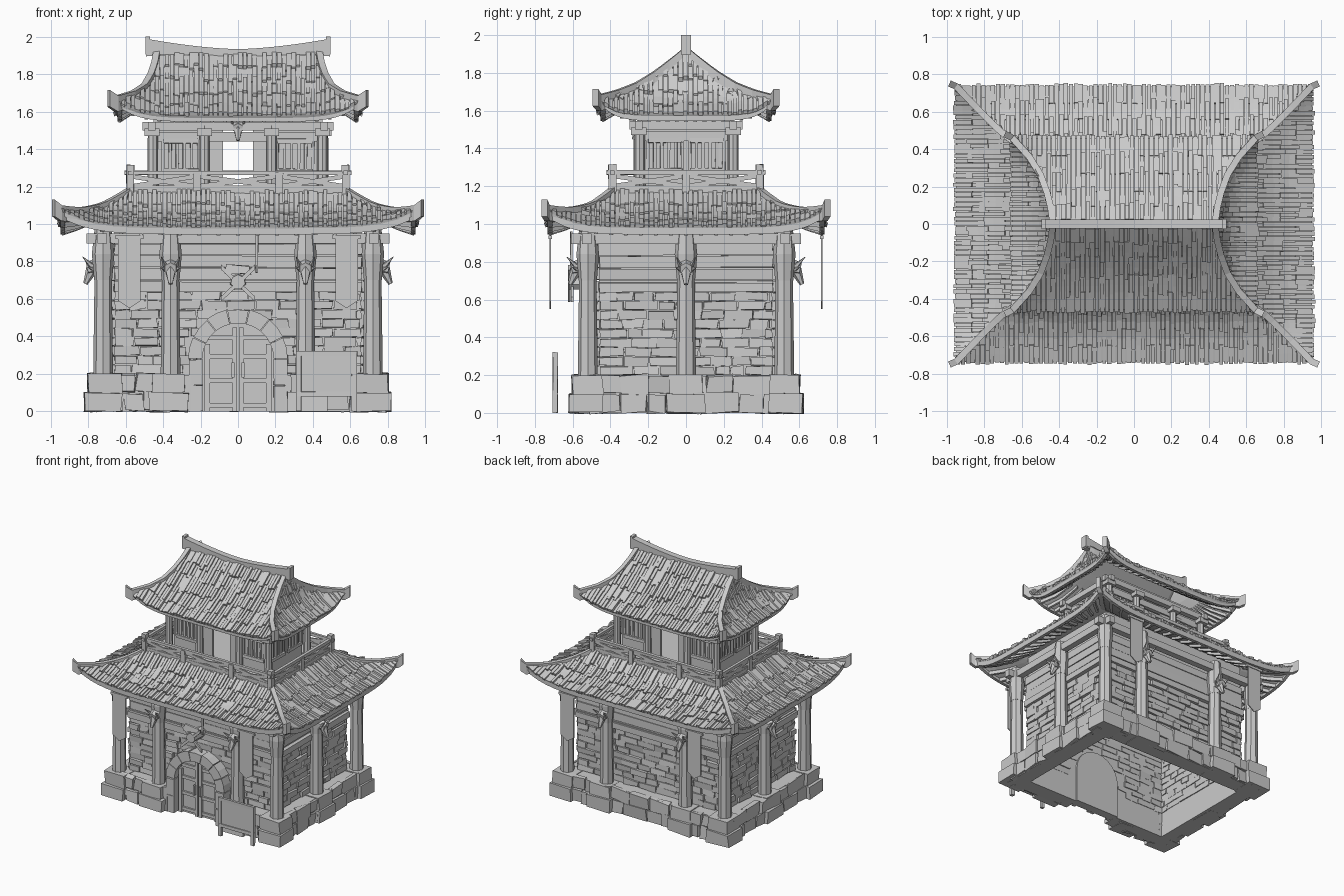
import bpy, bmesh, math, random
from mathutils import Vector, Matrix

random.seed(4)
cube = bpy.data.objects.get("Cube")
if cube:
    bpy.data.objects.remove(cube)

grey = bpy.data.materials.new("weathered_grey")
grey.use_nodes = True
grey.diffuse_color = (0.6, 0.6, 0.6, 1)
grey.node_tree.nodes["Principled BSDF"].inputs["Base Color"].default_value = (0.6, 0.6, 0.6, 1)
rnd = random.uniform
SIDES = range(4)  # front, left, back, right


def finish(name, bm, fix=True):
    if fix:
        bmesh.ops.recalc_face_normals(bm, faces=bm.faces)
    mesh = bpy.data.meshes.new(name)
    bm.to_mesh(mesh)
    bm.free()
    mesh.materials.append(grey)
    obj = bpy.data.objects.new(name, mesh)
    bpy.context.collection.objects.link(obj)
    return obj


def place(side, a, d, z):
    """Point at distance a along a side and d outward from the centre."""
    x, y = [(a, -d), (d, a), (-a, d), (-d, -a)][side]
    return Vector((x, y, z))


def hexa(bm, pts):
    v = [bm.verts.new(p) for p in pts]
    for f in ("0123", "4567", "0154", "1265", "2376", "3047"):
        bm.faces.new([v[int(i)] for i in f])


def block(bm, side, a0, a1, d0, d1, z0, z1, jit=0.0):
    j = lambda: rnd(-jit, jit)
    hexa(bm, [place(side, a + j(), d + j(), z + j()) for z in (z0, z1)
              for a, d in ((a0, d0), (a1, d0), (a1, d1), (a0, d1))])


def sweep(bm, pts, width, below, above):
    """Rectangular bar along a path, upright in z; below may taper."""
    rings = []
    for i, p in enumerate(pts):
        t = pts[min(i + 1, len(pts) - 1)] - pts[max(i - 1, 0)]
        s = Vector((-t.y, t.x, 0)).normalized() * width / 2
        lo = Vector((0, 0, -below(i) if callable(below) else -below))
        hi = Vector((0, 0, above))
        rings.append([bm.verts.new(p + o) for o in (s + lo, s + hi, hi - s, lo - s)])
    for r, q in zip(rings, rings[1:]):
        for k in range(4):
            bm.faces.new((r[k], r[(k + 1) % 4], q[(k + 1) % 4], q[k]))
    bm.faces.new(rings[0])
    bm.faces.new(rings[-1])


def cone(bm, p, q, r0, r1, n=8):
    d = q - p
    m = Matrix.Translation((p + q) / 2) @ d.to_track_quat("Z", "Y").to_matrix().to_4x4()
    bmesh.ops.create_cone(bm, cap_ends=True, segments=n, radius1=r0, radius2=r1,
                          depth=d.length, matrix=m)


def masonry(bm, side, half, d, z0, z1, rows, wide, depth, jit, skip=lambda a, z: False):
    h = (z1 - z0) / rows
    for r in range(rows):
        a = -half
        while a < half - 0.01:
            b = min(a + rnd(wide * 0.6, wide * 1.4), half)
            z = z0 + r * h
            if not skip((a + b) / 2, z + h / 2):
                block(bm, side, a + 0.003, b - 0.003, d - 0.02, d + rnd(0.3, 1) * depth,
                      z + 0.002, z + h - 0.002, jit)
            a = b


# Stone plinth, open at the door, with a pier under every column
HALF = [0.77, 0.57, 0.77, 0.57]
DIST = [0.57, 0.77, 0.57, 0.77]
bm = bmesh.new()
for s in SIDES:
    runs = [(-HALF[s], -0.25), (0.25, HALF[s])] if s == 0 else [(-HALF[s], HALF[s])]
    for a, b in runs:
        block(bm, s, a, b, DIST[s] - 0.12, DIST[s], 0, 0.195)
    masonry(bm, s, HALF[s] - 0.05, DIST[s], 0, 0.2, 2, 0.17, 0.03, 0.01,
            lambda a, z: s == 0 and abs(a) < 0.3)
    for a in ((-0.37, 0.37) if s % 2 == 0 else (0,)):
        for k in range(2):
            w = 0.105 - 0.015 * k
            block(bm, s, a - w, a + w, DIST[s] - 0.1, DIST[s] + 0.05 - 0.018 * k,
                  0.1 * k, 0.1 + 0.1 * k, 0.006)
for sx in (-1, 1):
    for sy in (-1, 1):
        for k in range(2):
            o = 0.035 - 0.018 * k
            block(bm, 0, sx * 0.62, sx * (0.785 + o), sy * 0.44, sy * (0.585 + o),
                  0.1 * k, 0.1 + 0.1 * k, 0.006)
finish("stone_plinth", bm)

# Main walls: thin core, coursed stone, timber boards above
WH, WD = [0.66, 0.46, 0.66, 0.46], [0.46, 0.66, 0.46, 0.66]
core, stones, boards = bmesh.new(), bmesh.new(), bmesh.new()
for s in SIDES:
    block(core, s, -WH[s], WH[s], WD[s] - 0.015, WD[s], 0, 1.08)
    masonry(stones, s, WH[s], WD[s], 0.2, 0.64, 9, 0.13, 0.024, 0.005,
            lambda a, z: s == 0 and (abs(a) < 0.22 and z < 0.28 or math.hypot(a, z - 0.28) < 0.24))
    for k in range(4):
        z = 0.64 + k * 0.065
        block(boards, s, -WH[s], WH[s], WD[s] - 0.02, WD[s] + rnd(0.012, 0.03), z, z + 0.06, 0.004)
    block(boards, s, -HALF[s] - 0.04, HALF[s] + 0.04, DIST[s] - 0.07, DIST[s] - 0.02, 0.895, 0.95)
    block(boards, s, -WH[s], WH[s], WD[s], WD[s] + 0.04, 0.64, 0.69, 0.003)
finish("wall_core", core)
finish("wall_stones", stones)
finish("wall_boards", boards)

# Arch and double door
bm = bmesh.new()
for k in range(7):
    a0, a1 = math.pi * k / 7 + 0.008, math.pi * (k + 1) / 7 - 0.008
    out = rnd(0.262, 0.272)
    am = (a0 + a1) / 2
    for p, q in ((a0, am), (am, a1)):
        hexa(bm, [Vector((r * math.cos(a), y, 0.28 + r * math.sin(a))) for y in (-0.56, -0.45)
                  for r, a in ((0.19, p), (out, p), (out, q), (0.19, q))])
for sx in (-1, 1):
    for k in range(2):
        block(bm, 0, sx * 0.19, sx * rnd(0.258, 0.27), 0.45, 0.565, k * 0.14, k * 0.14 + 0.137, 0.003)
finish("door_arch", bm)
bm = bmesh.new()
outline = [(-0.2, 0), (0.2, 0)] + [(0.2 * math.cos(math.pi * k / 12), 0.28 + 0.2 * math.sin(math.pi * k / 12))
                                   for k in range(13)]
face = bm.faces.new([bm.verts.new((x, -0.5, z)) for x, z in outline])
ext = bmesh.ops.extrude_face_region(bm, geom=[face])
bmesh.ops.translate(bm, verts=[v for v in ext["geom"] if isinstance(v, bmesh.types.BMVert)], vec=(0, 0.07, 0))
for sx in (-1, 1):
    for x0, x1 in ((0.005, 0.03), (0.15, 0.18)):
        block(bm, 0, sx * x0, sx * x1, 0.49, 0.52, 0, 0.45 - x0 * 0.6)
    for z in (0.02, 0.15, 0.28, 0.38):
        block(bm, 0, sx * 0.005, sx * 0.16, 0.49, 0.515, z, z + 0.025)
    block(bm, 0, sx * 0.02, sx * 0.035, 0.51, 0.54, 0.18, 0.26)
finish("double_door", bm)

# Columns with carved heads
cols, heads = bmesh.new(), bmesh.new()


def column(x, y):
    cone(cols, Vector((x, y, 0.19)), Vector((x, y, 0.72)), 0.053, 0.046)
    cone(cols, Vector((x, y, 0.7)), Vector((x, y, 0.84)), 0.048, 0.06)
    cone(cols, Vector((x, y, 0.84)), Vector((x, y, 0.98)), 0.06, 0.045)


def head(side, a, d, z, k=1.0):
    P = lambda i, o, h: place(side, a + i * k, d + o * k, z + h * k)
    cone(heads, P(0, -0.03, 0.02), P(0, 0.05, 0), 0.05 * k, 0.035 * k, 6)
    cone(heads, P(0, 0.02, 0.01), P(0, 0.06, -0.08), 0.035 * k, 0.012 * k, 6)
    for e in (-1, 1):
        cone(heads, P(e * 0.03, 0.03, 0.02), P(e * 0.05, 0.075, 0.065), 0.014 * k, 0.002, 5)
        cone(heads, P(e * 0.03, 0.02, 0), P(e * 0.055, 0.045, 0.01), 0.012 * k, 0.002, 5)


for s in SIDES:
    corner = 0.72 if s % 2 == 0 else 0.52
    place_d = 1.24 - corner
    p = place(s, corner, place_d, 0)
    column(p.x, p.y)
    for a in ((-0.36, 0.36) if s % 2 == 0 else (0,)):
        p = place(s, a, place_d, 0)
        column(p.x, p.y)
        head(s, a, place_d + 0.035, 0.76)
finish("columns", cols)


# Curved hipped roofs
def roof_pt(rings, lift, side, u, t):
    f = t * (len(rings) - 1)
    i = max(0, min(int(f), len(rings) - 2))
    hx, hy, z = Vector(rings[i]).lerp(Vector(rings[i + 1]), f - i)
    half, dist = (hx, hy) if side % 2 == 0 else (hy, hx)
    return place(side, u * half, dist, z + lift * abs(u) ** 6 * (1 - t) ** 2), half


def roof(name, rings, lift, tip, courses):
    shell, tiles, ribs, eaves = (bmesh.new() for _ in range(4))
    pt = lambda s, u, t: roof_pt(rings, lift, s, u, t)[0]
    for s in SIDES:
        grid = [[shell.verts.new(pt(s, -1 + i / 10, j / 10)) for i in range(21)] for j in range(11)]
        for j in range(10):
            for i in range(20):
                shell.faces.new((grid[j][i], grid[j][i + 1], grid[j + 1][i + 1], grid[j + 1][i]))
        # Overlapping wooden shingles, running straight down the slope
        edge = roof_pt(rings, lift, s, 0, 0)[1]
        out = place(s, 0, 0.4, 1).normalized()
        n = round(edge * 2 / 0.026)
        for c in range(courses):
            for k in range(n):
                x0 = -edge + k * 2 * edge / n
                x1 = x0 + 2 * edge / n - rnd(0.001, 0.007)
                t0 = c / courses - rnd(0, 0.08) * (1 if c else 0.3)
                t1 = (c + 1) / courses
                if roof_pt(rings, lift, s, 0, t0)[1] < min(abs(x0), abs(x1)):
                    continue
                thick = rnd(0.006, 0.026)
                rows = []
                for m in range(3):
                    t = t0 + (t1 - t0) * m / 2
                    half = roof_pt(rings, lift, s, 0, t)[1]
                    us = [max(-1, min(1, x / half)) for x in (x0, x1)]
                    base = [pt(s, u, t) for u in us]
                    rows.append((base, [p + out * (thick - m * 0.003) for p in base]))
                for (b0, h0), (b1, h1) in zip(rows, rows[1:]):
                    hexa(tiles, [b0[0], b0[1], b1[1], b1[0], h0[0], h0[1], h1[1], h1[0]])
        # Hip rib, eave board and rafters
        path = [pt(s, 1, 1 - j / 10) for j in range(11)]
        path.append(place(s, *((tip[0], tip[1]) if s % 2 == 0 else (tip[1], tip[0])), tip[2]))
        sweep(ribs, path, 0.035, lambda i: 0.02 + 0.004 * i, 0.025)
        drop = Vector((0, 0, -0.03))
        sweep(eaves, [pt(s, -0.98 + i * 0.98 / 12, 0.04) + drop for i in range(25)], 0.025, 0.015, 0.02)
        for k in range(-8, 9):
            sweep(eaves, [pt(s, k / 9, t) + drop for t in (0.04, 0.25, 0.5)], 0.02, 0.02, 0.01)
    bmesh.ops.remove_doubles(shell, verts=shell.verts, dist=0.0005)
    solid = finish(name + "_shell", shell, False).modifiers.new("thickness", "SOLIDIFY")
    solid.thickness, solid.offset = 0.025, -1
    finish(name + "_shingles", tiles)
    finish(name + "_hip_ribs", ribs)
    finish(name + "_eaves", eaves)


roof("lower_roof", [(0.95, 0.735, 0.985), (0.83, 0.61, 1.025), (0.72, 0.5, 1.08), (0.58, 0.39, 1.17)],
     0.09, (0.985, 0.75, 1.105), 4)
roof("upper_roof", [(0.65, 0.46, 1.58), (0.56, 0.36, 1.635), (0.5, 0.265, 1.695), (0.465, 0.17, 1.77),
                    (0.445, 0.09, 1.84), (0.435, 0.02, 1.9)], 0.08, (0.69, 0.48, 1.69), 5)
bm = bmesh.new()
sweep(bm, [Vector((x / 10 * 0.49, 0, 1.92 + 0.055 * abs(x / 10) ** 1.6)) for x in range(-10, 11)],
      0.05, lambda i: 0.03 + 0.05 * abs(i / 10 - 1) ** 3, 0.014)
for sx in (-1, 1):
    block(bm, 0, sx * 0.47, sx * 0.495, -0.027, 0.027, 1.905, 2.0)
finish("roof_ridge", bm)

# Upper storey with a passage through the middle
wall, posts = bmesh.new(), bmesh.new()
block(wall, 0, -0.59, 0.59, -0.4, 0.4, 1.12, 1.175)
block(wall, 0, -0.45, 0.45, -0.25, 0.25, 1.535, 1.57)
for s in SIDES:
    half, d = (0.43, 0.22) if s % 2 == 0 else (0.22, 0.43)
    inner = 0.08 if s % 2 == 0 else 0.0
    for e in (-1, 1):
        block(wall, s, e * inner, e * half, d - 0.02, d, 1.17, 1.55)
        # Window surround and slats
        w0, w1 = (0.21, 0.4) if s % 2 == 0 else (0.02, 0.2)
        for z in (1.27, 1.43):
            block(wall, s, e * w0, e * w1, d, d + 0.02, z, z + 0.025, 0.002)
        for k in range(6):
            a = w0 + (w1 - w0) * k / 5
            block(wall, s, e * (a - 0.008), e * (a + 0.008), d, d + rnd(0.008, 0.018), 1.28, 1.44, 0.002)
    block(wall, s, -half, half, d - 0.02, d + 0.012, 1.44, 1.49)
    block(wall, s, -half - 0.08, half + 0.08, d + 0.01, d + 0.05, 1.5, 1.545)
    for a in ((-0.18, 0.18, 0.45) if s % 2 == 0 else (0.25,)):
        p = place(s, a, d + 0.025, 1.17)
        cone(posts, p, p + Vector((0, 0, 0.36)), 0.03, 0.026)
        block(posts, s, a - 0.04, a + 0.04, d - 0.01, d + 0.07, 1.47, 1.51)
finish("upper_walls", wall)
finish("upper_posts", posts)
head(0, 0, 0.23, 1.51, 0.8)
finish("carved_heads", heads)

# Balcony railing
bm = bmesh.new()
for s in SIDES:
    half, d = (0.575, 0.39) if s % 2 == 0 else (0.39, 0.575)
    stops = (-half, -0.22, 0.22, half) if s % 2 == 0 else (-half, 0, half)
    block(bm, s, -half - 0.03, half + 0.03, d - 0.012, d + 0.012, 1.262, 1.285, 0.002)
    block(bm, s, -half, half, d - 0.008, d + 0.008, 1.165, 1.205)
    for a in stops[1:]:
        top = 1.315 if a == half else 1.275
        block(bm, s, a - 0.02, a + 0.02, d - 0.02, d + 0.02, 1.13, top, 0.002)
    for a, b in zip(stops, stops[1:]):
        for z0, z1 in ((1.2, 1.255), (1.255, 1.2)):
            sweep(bm, [place(s, a, d, z0), place(s, b, d, z1)], 0.012, 0.012, 0.012)
finish("balcony_railing", bm)

# Hanging banners, pointed at the bottom
bm = bmesh.new()
for s in (0, 2):
    for c in (-0.58, 0.58):
        for a, b, za, zb in ((-0.06, 0, 0.59, 0.55), (0, 0.06, 0.55, 0.59)):
            hexa(bm, [place(s, c + i, d, z) for d in (0.715, 0.723)
                      for i, z in ((a, za), (b, zb), (b, 0.93), (a, 0.93))])
        block(bm, s, c - 0.075, c + 0.075, 0.71, 0.728, 0.92, 0.94)
finish("banners", bm)

# Crossed emblem above the door, with a hanging chain beside it
bm = bmesh.new()
for e in (-1, 1):
    sweep(bm, [Vector((-e * 0.09, -0.61 - e * 0.008, 0.6)), Vector((e * 0.09, -0.61 - e * 0.008, 0.77))],
          0.014, 0.014, 0.014)
cone(bm, Vector((0, -0.48, 0.69)), Vector((0, -0.62, 0.69)), 0.045, 0.04, 7)
block(bm, 0, -0.065, 0.065, 0.595, 0.61, 0.735, 0.78, 0.008)
block(bm, 0, 0.095, 0.107, 0.6, 0.612, 0.74, 0.96, 0.003)
finish("crossed_emblem", bm)

# Free-standing notice board
bm = bmesh.new()
for x in (0.325, 0.62):
    block(bm, 0, x - 0.014, x + 0.014, 0.68, 0.705, 0, 0.32, 0.002)
block(bm, 0, 0.33, 0.615, 0.685, 0.698, 0.08, 0.31)
for z in (0.08, 0.295):
    block(bm, 0, 0.31, 0.635, 0.68, 0.705, z, z + 0.025, 0.002)
finish("notice_board", bm)
